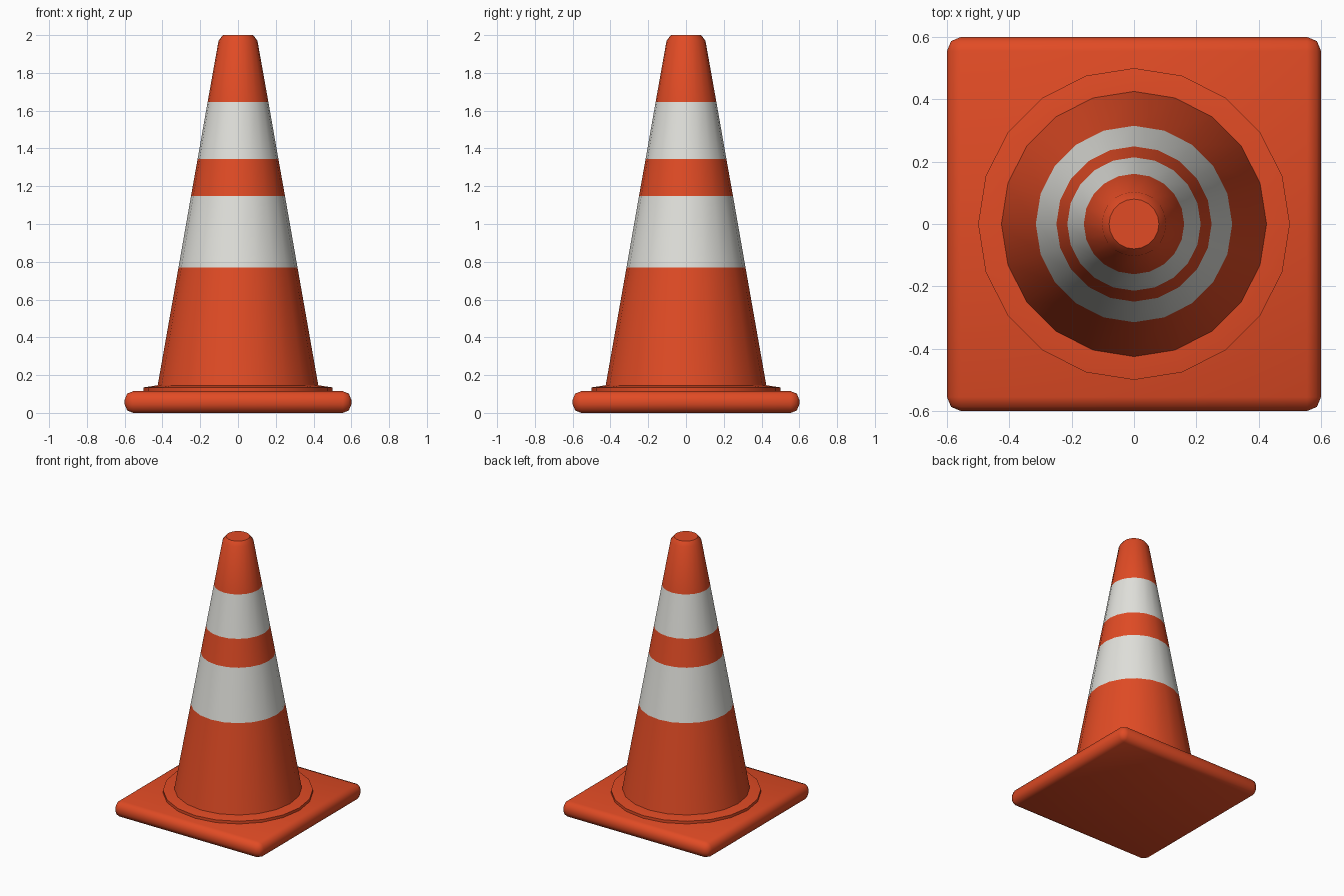
import bpy
import bmesh
from math import cos, sin, pi, radians

if "Cube" in bpy.data.objects:
    bpy.data.objects.remove(bpy.data.objects["Cube"])

SIDES = 20


def material(name, rgb):
    mat = bpy.data.materials.new(name)
    mat.use_nodes = True
    mat.diffuse_color = (*rgb, 1)
    mat.node_tree.nodes["Principled BSDF"].inputs["Base Color"].default_value = (*rgb, 1)
    return mat


orange = material("safety orange", (0.75, 0.07, 0.018))
white = material("reflective white", (0.75, 0.75, 0.71))


def finish(name, bm, mats, angle):
    mesh = bpy.data.meshes.new(name)
    bmesh.ops.recalc_face_normals(bm, faces=bm.faces)
    bm.to_mesh(mesh)
    bm.free()
    obj = bpy.data.objects.new(name, mesh)
    bpy.context.collection.objects.link(obj)
    for mat in mats:
        mesh.materials.append(mat)
    bpy.ops.object.select_all(action="DESELECT")
    obj.select_set(True)
    bpy.context.view_layer.objects.active = obj
    bpy.ops.object.shade_smooth_by_angle(angle=radians(angle))
    return obj


def lathe(name, profile, mats, angle, stripes=()):
    """Turn a (radius, height) profile round z; stripes lists the white bands."""
    bm = bmesh.new()
    rings = [[bm.verts.new((r * cos(2 * pi * i / SIDES), r * sin(2 * pi * i / SIDES), z))
              for i in range(SIDES)] for r, z in profile]
    bm.faces.new(rings[0])
    bm.faces.new(rings[-1])
    for band, (low, high) in enumerate(zip(rings, rings[1:])):
        for i in range(SIDES):
            j = (i + 1) % SIDES
            face = bm.faces.new((low[i], low[j], high[j], high[i]))
            face.material_index = int(band in stripes)
    return finish(name, bm, mats, angle)


# Square foot with rounded edges and corners
bm = bmesh.new()
bmesh.ops.create_cube(bm, size=1)
for v in bm.verts:
    v.co = (v.co.x * 1.2, v.co.y * 1.2, (v.co.z + 0.5) * 0.115)
bmesh.ops.bevel(bm, geom=bm.edges[:], offset=0.045, segments=2,
                profile=0.5, affect="EDGES")
finish("base_plate", bm, [orange], 60)

# Low collar between foot and cone
lathe("collar", [(0.5, 0.1), (0.5, 0.135), (0.425, 0.146)], [orange], 35)

# Tapered body, split at the edges of the two white bands
lathe("cone_body",
      [(0.428, 0.13), (0.315, 0.77), (0.249, 1.147), (0.214, 1.343),
       (0.161, 1.645), (0.103, 1.97), (0.08, 2.0)],
      [orange, white], 35, stripes=(1, 3))
